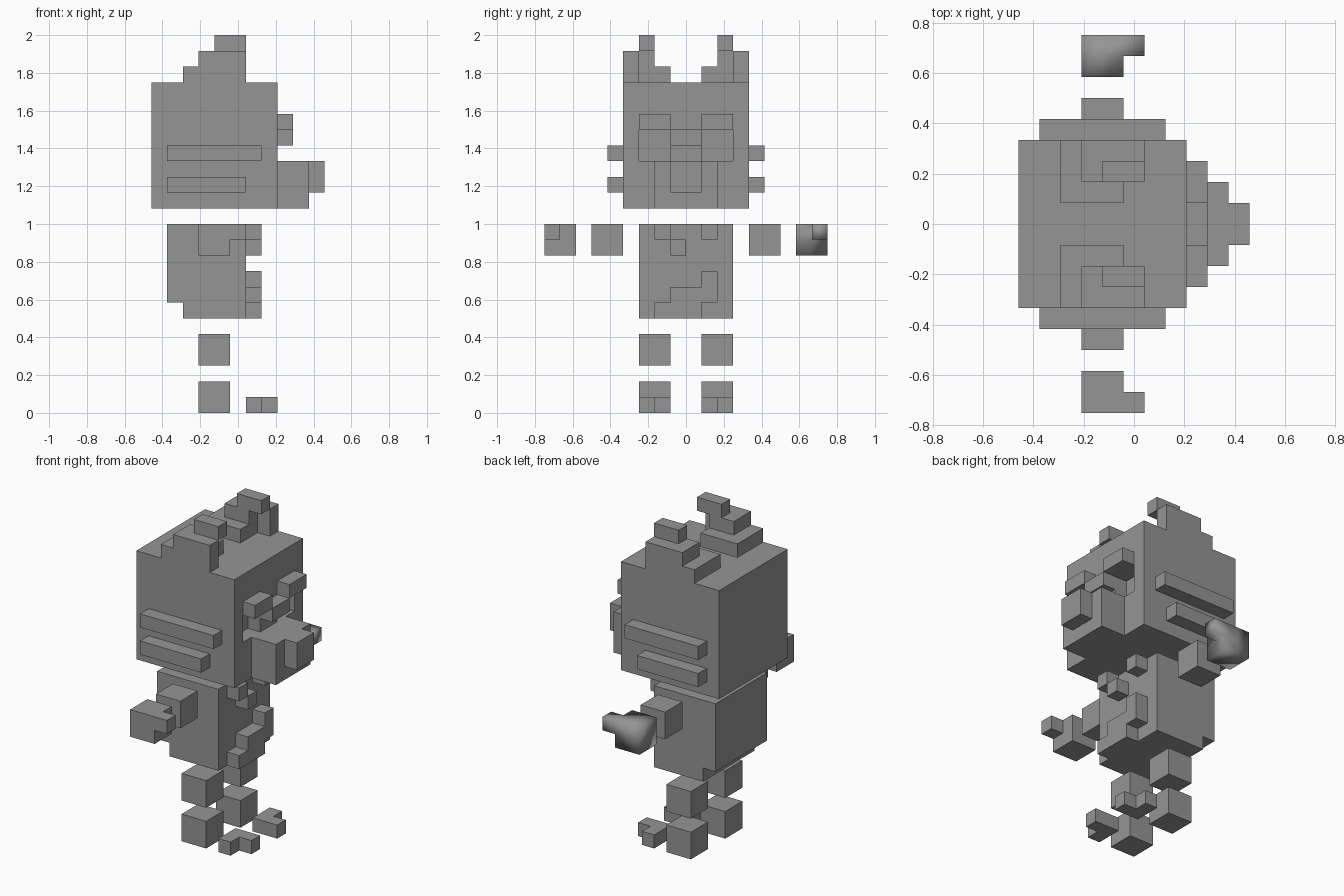
import bpy, bmesh, math
from mathutils import Vector

if "Cube" in bpy.data.objects:
    bpy.data.objects.remove(bpy.data.objects["Cube"])

U = 1 / 12          # one block
X0 = 5.5            # block column that sits on x = 0

grey = bpy.data.materials.new("stone_grey")
grey.diffuse_color = (0.3, 0.3, 0.3, 1)
grey.use_nodes = True
grey.node_tree.nodes["Principled BSDF"].inputs["Base Color"].default_value = grey.diffuse_color


def blocks(boxes):
    """Set of block cells covered by (x0, x1, y0, y1, z0, z1) boxes."""
    return {(x, y, z) for a, b, c, d, e, f in boxes
            for x in range(a, b) for y in range(c, d) for z in range(e, f)}


def build(name, boxes, holes=(), flip=False, smooth=False):
    """Outer skin of a group of blocks, with flat areas merged."""
    cells = blocks(boxes) - blocks(holes)
    if flip:
        cells = {(x, -1 - y, z) for x, y, z in cells}
    bm = bmesh.new()
    verts = {}

    def vert(p):
        key = tuple(round(c) for c in p)
        if key not in verts:
            verts[key] = bm.verts.new(((key[0] - X0) * U, key[1] * U, key[2] * U))
        return verts[key]

    for cell in cells:
        for axis in range(3):
            for side in (0, 1):
                near = list(cell)
                near[axis] += 1 if side else -1
                if tuple(near) in cells:
                    continue
                o, u, v = Vector(cell), Vector((0, 0, 0)), Vector((0, 0, 0))
                o[axis] += side
                u[(axis + 1) % 3] = 1
                v[(axis + 2) % 3] = 1
                ring = [o, o + u, o + u + v, o + v]
                bm.faces.new([vert(p) for p in (ring if side else ring[::-1])])
    bmesh.ops.dissolve_limit(bm, angle_limit=math.radians(1),
                             verts=bm.verts[:], edges=bm.edges[:])
    for f in bm.faces:
        f.smooth = smooth
    me = bpy.data.meshes.new(name)
    bm.to_mesh(me)
    bm.free()
    me.materials.append(grey)
    ob = bpy.data.objects.new(name, me)
    bpy.context.collection.objects.link(ob)


# Head with stepped ears, brows, snout, nose and sunken eye sockets
half_head = [
    (0, 8, 0, 4, 13, 21),                           # skull
    (2, 5, 1, 4, 21, 22), (5, 6, 3, 4, 21, 22),     # ear base
    (3, 5, 2, 4, 22, 23), (5, 6, 3, 4, 22, 23),     # ear middle
    (4, 6, 2, 3, 23, 24),                           # ear tip
    (8, 9, 1, 3, 18, 19),                           # brow
    (8, 9, 0, 1, 17, 18),                           # nose bridge
    (8, 10, 0, 2, 13, 16),                          # snout
    (10, 11, 0, 1, 14, 16),                         # nose
    (1, 7, 4, 5, 16, 17), (1, 6, 4, 5, 14, 15),     # whiskers
]
half_socket = [(7, 8, 1, 3, 16, 18)]


def mirrored(boxes):
    return boxes + [(a, b, -d, -c, e, f) for a, b, c, d, e, f in boxes]


build("head", mirrored(half_head), mirrored(half_socket))

# Torso with raised belly and collar details
build("torso", [
    (1, 6, -3, 3, 7, 12), (2, 6, -3, 3, 6, 7),
    (6, 7, -2, 1, 6, 7), (6, 7, -1, 2, 7, 8), (6, 7, 1, 2, 8, 9),    # belly mark
    (6, 7, -2, -1, 11, 12), (6, 7, -1, 0, 10, 11), (6, 7, 1, 2, 11, 12),  # collar
])

# Floating limbs on both sides; one hand is smooth shaded
for side, flip in (("left", False), ("right", True)):
    build(side + "_arm", [(3, 5, 4, 6, 10, 12)], flip=flip)
    build(side + "_hand", [(3, 5, 7, 9, 10, 12), (5, 6, 8, 9, 11, 12)],
          flip=flip, smooth=not flip)
    build(side + "_leg", [(3, 5, 1, 3, 3, 5)], flip=flip)
    build(side + "_foot", [(3, 5, 1, 3, 0, 2)], flip=flip)
    build(side + "_toes", [(6, 8, 1, 2, 0, 1), (6, 7, 2, 3, 0, 1)], flip=flip)
